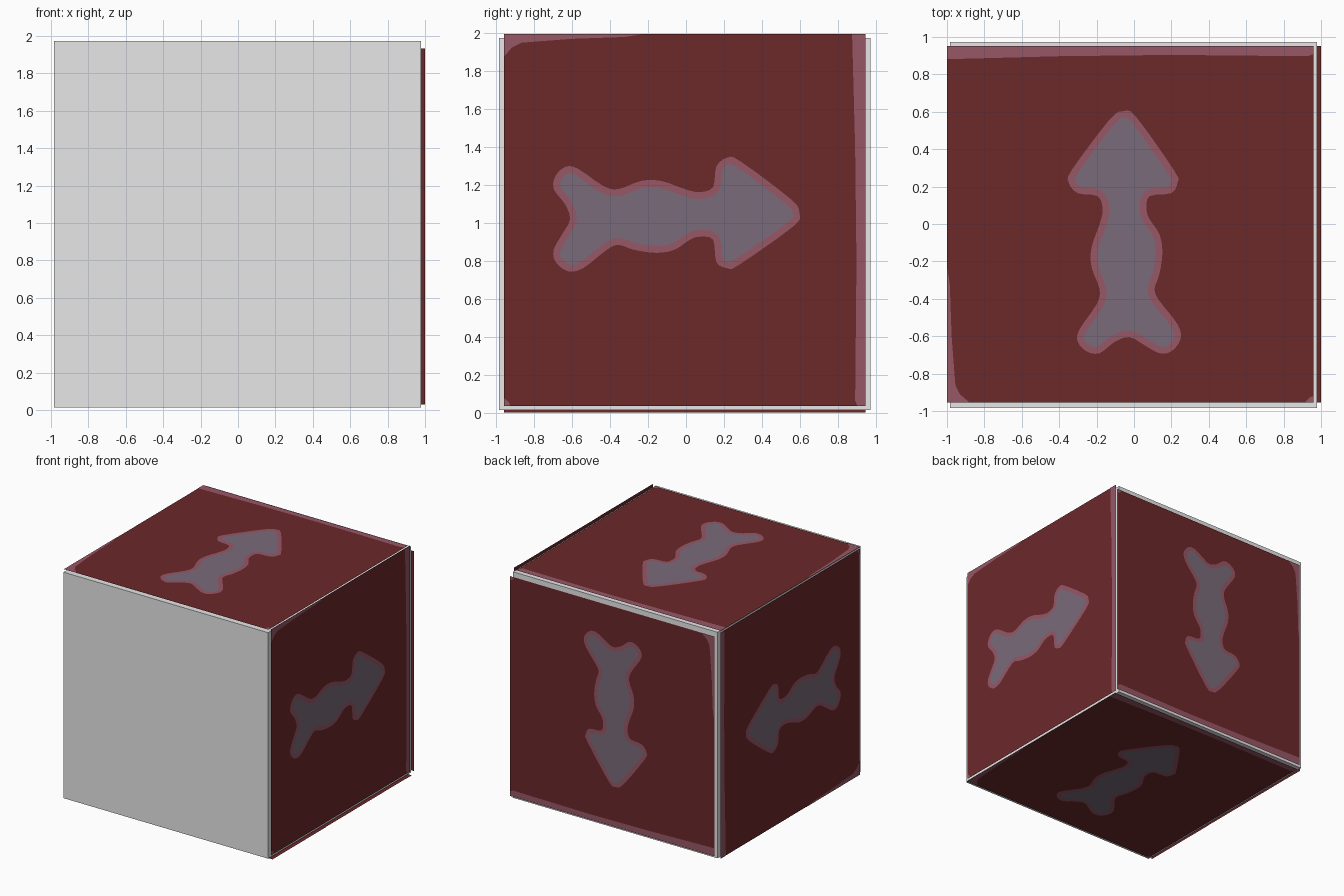
import bpy
from mathutils import Vector

if "Cube" in bpy.data.objects:
    bpy.data.objects.remove(bpy.data.objects["Cube"])


def material(name, rgb):
    m = bpy.data.materials.new(name)
    m.diffuse_color = (*rgb, 1)
    m.use_nodes = True
    m.node_tree.nodes["Principled BSDF"].inputs["Base Color"].default_value = m.diffuse_color
    return m


GREY = material("light_grey", (0.8, 0.8, 0.8))
RED = material("dark_red", (0.149, 0.021, 0.023))
ROSE = material("dusty_rose", (0.305, 0.096, 0.134))
MAUVE = material("grey_mauve", (0.19, 0.147, 0.19))

# Arrow outline: u = right of the arrow, v = towards its tip
ARROW = [(-.056, .604), (.013, .572), (.217, .283), (.233, .225), (.2, .166), (.083, .15),
         (.067, .08), (.083, .027), (.136, -.053), (.152, -.15), (.136, -.267), (.11, -.348),
         (.136, -.41), (.233, -.535), (.249, -.615), (.2, -.68), (.136, -.69), (.056, -.647),
         (-.024, -.604), (-.104, -.63), (-.184, -.69), (-.254, -.68), (-.302, -.626),
         (-.29, -.56), (-.2, -.428), (-.184, -.348), (-.227, -.23), (-.227, -.123),
         (-.184, 0), (-.168, .08), (-.195, .15), (-.302, .166), (-.35, .225), (-.33, .294),
         (-.13, .56)]
U0, U1, V0, V1 = -1.0, 0.96, -0.953, 0.952


def smooth(points, steps=3):
    """Closed Catmull-Rom curve through the points."""
    p = [Vector(q) for q in points]
    out = []
    for i in range(len(p)):
        a, b, c, d = (p[(i + k) % len(p)] for k in (-1, 0, 1, 2))
        for s in range(steps):
            t = s / steps
            out.append(0.5 * (2 * b + (c - a) * t + (2 * a - 5 * b + 4 * c - d) * t * t
                              + (3 * b - a - 3 * c + d) * t ** 3))
    return out


def inset(p, dist):
    """Move a clockwise outline inwards."""
    out = []
    for i in range(len(p)):
        t = (p[(i + 1) % len(p)] - p[i - 1]).normalized()
        out.append(p[i] + Vector((t.y, -t.x)) * dist)
    return out


outline = smooth(ARROW)
LAYERS = [
    (0, RED, [(U0, V0), (U0, V1), (U1, V1), (U1, V0)]),
    # worn edges: head side, left side with corner, right corner
    (1, ROSE, [(U0, .882), (U0, V1), (U1, V1), (U1, .91), (.93, .898), (.2, .905), (-.4, .898)]),
    (1, ROSE, [(U0, V0), (U0, -.22), (-.985, -.32), (-.975, -.6), (-.955, -.86),
               (-.93, -.91), (-.88, V0)]),
    (1, ROSE, [(.915, V0), (.94, -.925), (U1, -.92), (U1, V0)]),
    # arrow border and fill
    (1, ROSE, outline),
    (2, MAUVE, inset(outline, 0.036)),
]
STEP = 0.002
MID = Vector((0, -0.001, 0.995))


def panel(name, normal, direction, dist, shift=(0, 0)):
    """Flat decorated panel floating just outside one cube side."""
    n, v = Vector(normal), Vector(direction)
    u = v.cross(n)
    verts, faces, slots = [], [], []
    mats = [RED, ROSE, MAUVE]
    for level, mat, pts in LAYERS:
        start = len(verts)
        verts += [MID + u * (p[0] + shift[0]) + v * (p[1] + shift[1])
                  + n * (dist + level * STEP) for p in pts]
        # outlines run clockwise, so reverse them to face outwards
        faces.append(list(range(start, len(verts)))[::-1])
        slots.append(mats.index(mat))
    me = bpy.data.meshes.new(name)
    me.from_pydata(verts, [], faces)
    for m in mats:
        me.materials.append(m)
    me.polygons.foreach_set("material_index", slots)
    bpy.context.collection.objects.link(bpy.data.objects.new(name, me))


# Plain cube core
bpy.ops.mesh.primitive_cube_add(size=1, location=(-0.003, -0.006, 0.994))
core = bpy.context.object
core.name = "cube_core"
core.scale = (1.963, 1.958, 1.96)
core.data.materials.append(GREY)

# Panels on every side but the front
panel("top_panel", (0, 0, 1), (0, 1, 0), 0.988)
panel("bottom_panel", (0, 0, -1), (0, 1, 0), 0.991)
panel("right_panel", (1, 0, 0), (0, 1, 0), 0.988, (0, -0.006))
panel("left_panel", (-1, 0, 0), (0, 1, 0), 0.993, (0.008, -0.006))
panel("back_panel", (0, 1, 0), (0, 0, -1), 0.983, (0.04, 0.014))
